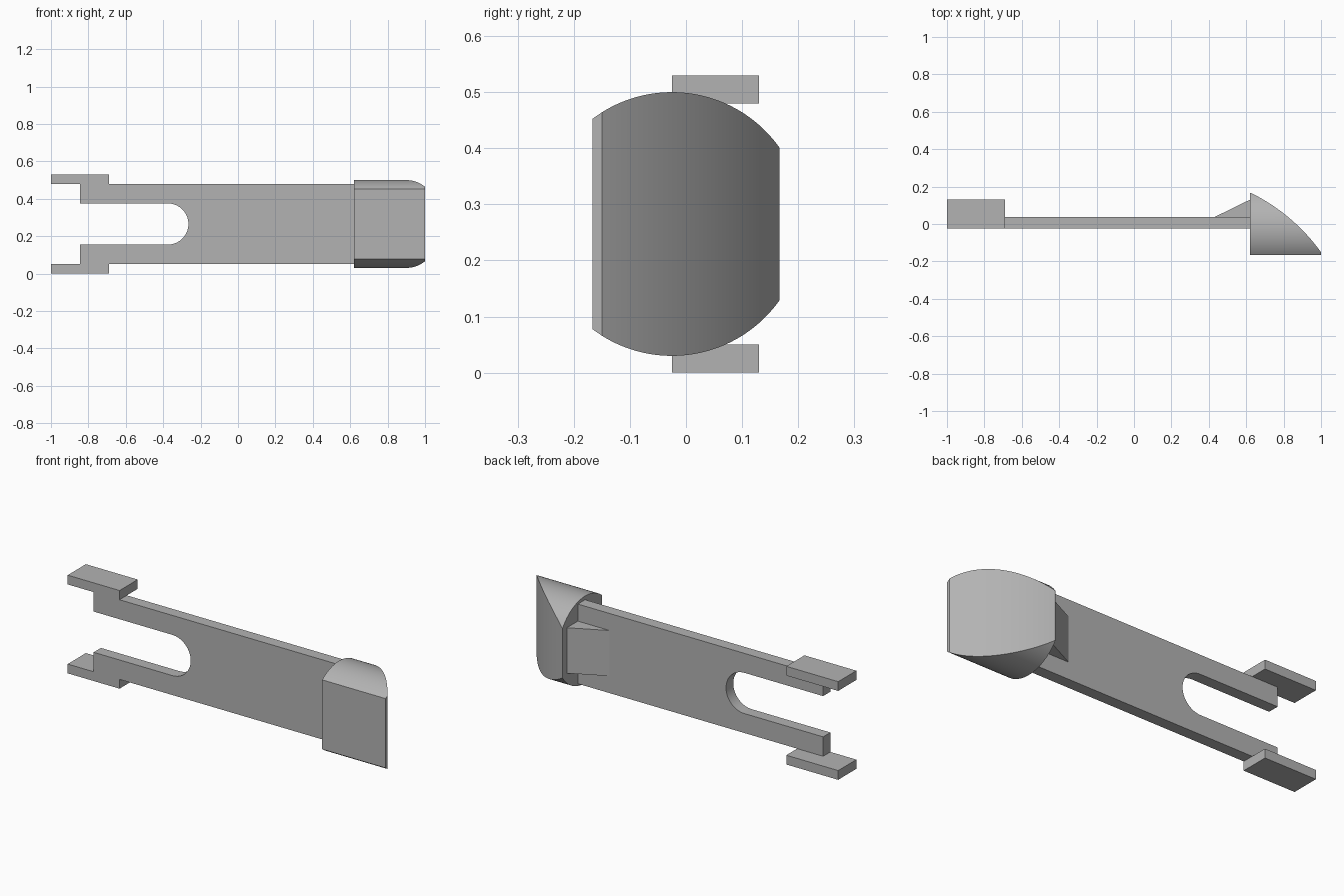
import bpy, bmesh, math
from mathutils import Vector

cube = bpy.data.objects.get("Cube")
if cube:
    bpy.data.objects.remove(cube, do_unlink=True)

MID = 0.265                 # height of the symmetry plane
FRONT, BACK = -0.025, 0.037  # plate thickness in y

grey = bpy.data.materials.new("plain grey")
grey.use_nodes = True
colour = (0.45, 0.45, 0.45, 1)
grey.diffuse_color = colour
grey.node_tree.nodes["Principled BSDF"].inputs["Base Color"].default_value = colour


def finish(name, bm):
    bmesh.ops.recalc_face_normals(bm, faces=bm.faces)
    mesh = bpy.data.meshes.new(name)
    bm.to_mesh(mesh)
    bm.free()
    mesh.materials.append(grey)
    obj = bpy.data.objects.new(name, mesh)
    bpy.context.collection.objects.link(obj)
    return obj


def prism(name, points, offset):
    """Extrude a flat outline along an offset."""
    bm = bmesh.new()
    face = bm.faces.new([bm.verts.new(p) for p in points])
    top = bmesh.ops.extrude_face_region(bm, geom=[face])["geom"]
    verts = [g for g in top if isinstance(g, bmesh.types.BMVert)]
    bmesh.ops.translate(bm, verts=verts, vec=Vector(offset))
    return finish(name, bm)


def smooth(obj):
    bpy.ops.object.select_all(action="DESELECT")
    obj.select_set(True)
    bpy.context.view_layer.objects.active = obj
    bpy.ops.object.shade_smooth_by_angle(angle=math.radians(15))


# Long plate with a round-ended slot open at one end
half, slot, tail, neck = 0.215, 0.11, -0.845, 0.62
outline = [(tail, half), (neck, half), (neck, -half), (tail, -half), (tail, -slot)]
for i in range(33):
    a = math.pi * (i / 32 - 0.5)
    outline.append((-0.375 + slot * math.cos(a), slot * math.sin(a)))
outline.append((tail, slot))
plate = prism("slotted_plate", [(x, FRONT, MID + z) for x, z in outline],
              (0, BACK - FRONT, 0))
smooth(plate)

# Tabs above and below the forked end
for name, z in (("upper_tab", 0.48), ("lower_tab", 0)):
    prism(name, [(-1, FRONT, z), (-0.69, FRONT, z), (-0.69, 0.13, z), (-1, 0.13, z)],
          (0, 0, 0.05))

# Wedge bracing the plate against the head
prism("brace_wedge", [(0.43, BACK, MID - 0.123), (neck, BACK, MID - 0.123),
                      (neck, 0.13, MID - 0.123)], (0, 0, 0.246))

# Latch head: rectangular sections lofted along y, bounded by two arcs
depth, lip = 0.167, -0.15
steps = 48
bm = bmesh.new()
rings = []
for y in [-depth] + [lip + (depth - lip) * i / steps for i in range(steps + 1)]:
    reach = 0.173 + math.sqrt(1.02 ** 2 - (max(y, lip) + 0.748) ** 2)
    h = math.sqrt(0.235 ** 2 - (y - FRONT) ** 2)
    rings.append([bm.verts.new((x, y, MID + z)) for x, z in
                  ((neck, -h), (reach, -h), (reach, h), (neck, h))])
bm.faces.new(rings[0])
bm.faces.new(rings[-1])
for a, b in zip(rings, rings[1:]):
    for i in range(4):
        j = (i + 1) % 4
        bm.faces.new((a[i], a[j], b[j], b[i]))
smooth(finish("latch_head", bm))
